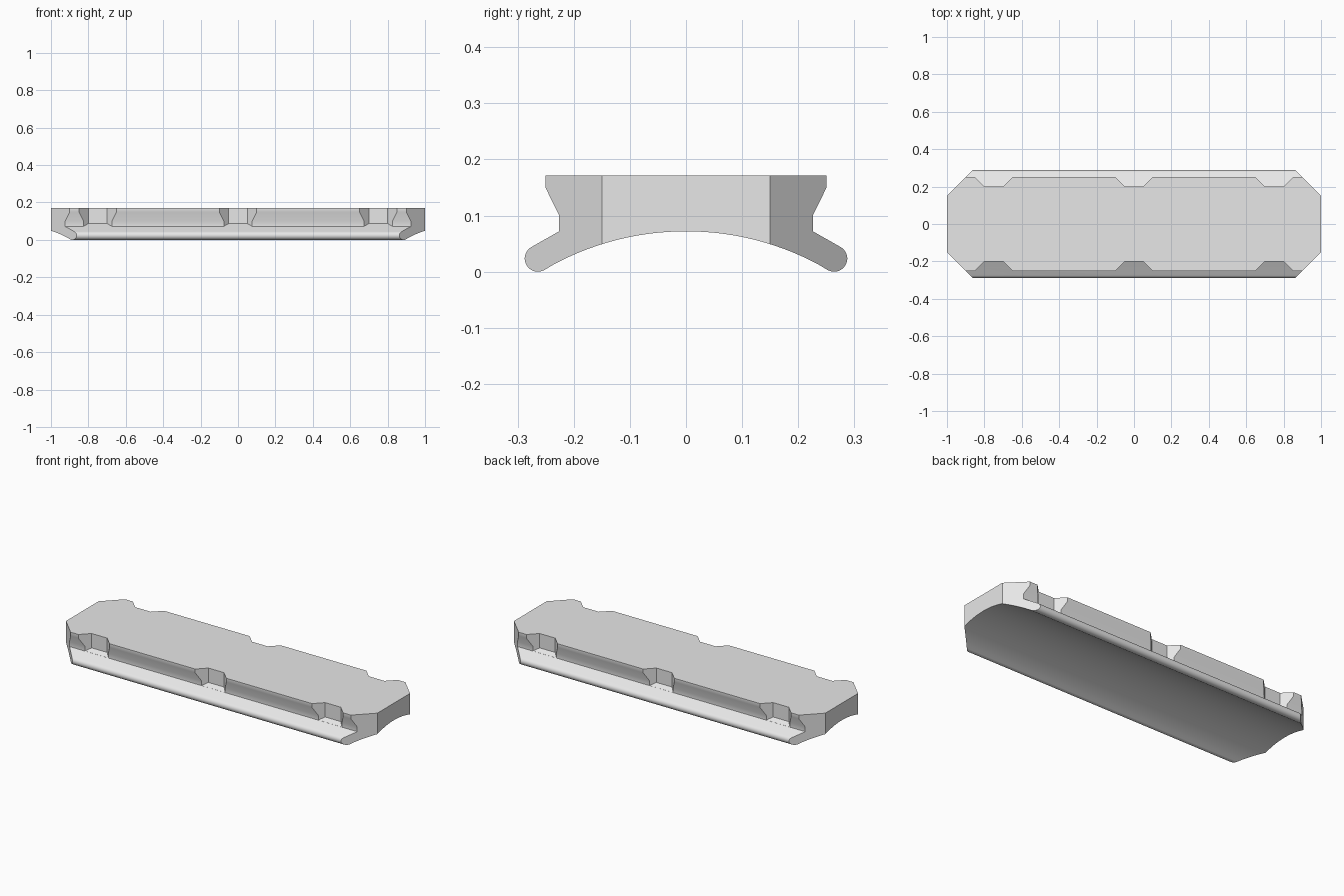
import bpy
import bmesh
from math import sin, cos, radians
from mathutils import Vector

cube = bpy.data.objects.get("Cube")
if cube:
    bpy.data.objects.remove(cube, do_unlink=True)

grey = bpy.data.materials.new("plain grey")
grey.use_nodes = True
grey.diffuse_color = (0.8, 0.8, 0.8, 1)
grey.node_tree.nodes["Principled BSDF"].inputs["Base Color"].default_value = (0.8, 0.8, 0.8, 1)

NECK_Y, NECK_Z = 0.226, 0.072
SLOPE = 0.577


def make_object(name, bm):
    bmesh.ops.recalc_face_normals(bm, faces=bm.faces[:])
    mesh = bpy.data.meshes.new(name)
    bm.to_mesh(mesh)
    bm.free()
    mesh.materials.append(grey)
    obj = bpy.data.objects.new(name, mesh)
    bpy.context.collection.objects.link(obj)
    return obj


def prism(bm, lower, upper):
    """Solid between two matching rings of points."""
    a = [bm.verts.new(p) for p in lower]
    b = [bm.verts.new(p) for p in upper]
    bm.faces.new(a)
    bm.faces.new(b)
    for i in range(len(a)):
        j = (i + 1) % len(a)
        bm.faces.new((a[i], a[j], b[j], b[i]))


# Cross-section: flared top, neck, sloping flange with round lip, arched underside
side = [(0.25, 0.171), (0.25, 0.149), (NECK_Y, 0.1), (NECK_Y, NECK_Z)]
for k in range(19):
    t = radians(60 - k * 10)
    side.append((0.264 + 0.0235 * cos(t), 0.0235 + 0.0235 * sin(t)))
arch = [(0.501 * sin(radians(d)), -0.429 + 0.501 * cos(radians(d)))
        for d in range(28, -29, -2)]
section = side + arch + [(-y, z) for y, z in reversed(side)]

# Bar extruded lengthwise, with its four corners cut at 45 degrees
bm = bmesh.new()
prism(bm, [(-1, y, z) for y, z in section], [(1, y, z) for y, z in section])
for sx in (-1, 1):
    for sy in (-1, 1):
        cut = bmesh.ops.bisect_plane(
            bm, geom=bm.verts[:] + bm.edges[:] + bm.faces[:], dist=1e-6,
            plane_co=Vector((sx, sy * 0.15, 0)), plane_no=Vector((sx, sy, 0)),
            clear_outer=True)
        rim = [e for e in cut["geom_cut"] if isinstance(e, bmesh.types.BMEdge)]
        bmesh.ops.edgeloop_fill(bm, edges=rim)
bar = make_object("rail_bar", bm)

# Three tapered notches along each long side, floors following the flange slope
bm = bmesh.new()
for x in (-0.75, 0, 0.75):
    for sy in (-1, 1):
        plan = [(-0.05, 0.2), (0.05, 0.2), (0.15, 0.3), (-0.15, 0.3)]
        floor = [(x + dx, sy * y, NECK_Z + 0.0005 + (NECK_Y - y) * SLOPE) for dx, y in plan]
        prism(bm, floor, [(px, py, 0.3) for px, py, pz in floor])
cutter = make_object("notch_cutter", bm)
cutter.hide_render = True

mod = bar.modifiers.new("notches", "BOOLEAN")
mod.operation = "DIFFERENCE"
mod.solver = "EXACT"
mod.object = cutter

bpy.ops.object.select_all(action="DESELECT")
bar.select_set(True)
bpy.context.view_layer.objects.active = bar
bpy.ops.object.modifier_apply(modifier=mod.name)
bpy.data.objects.remove(cutter, do_unlink=True)
bpy.ops.object.shade_smooth_by_angle(angle=radians(30))
